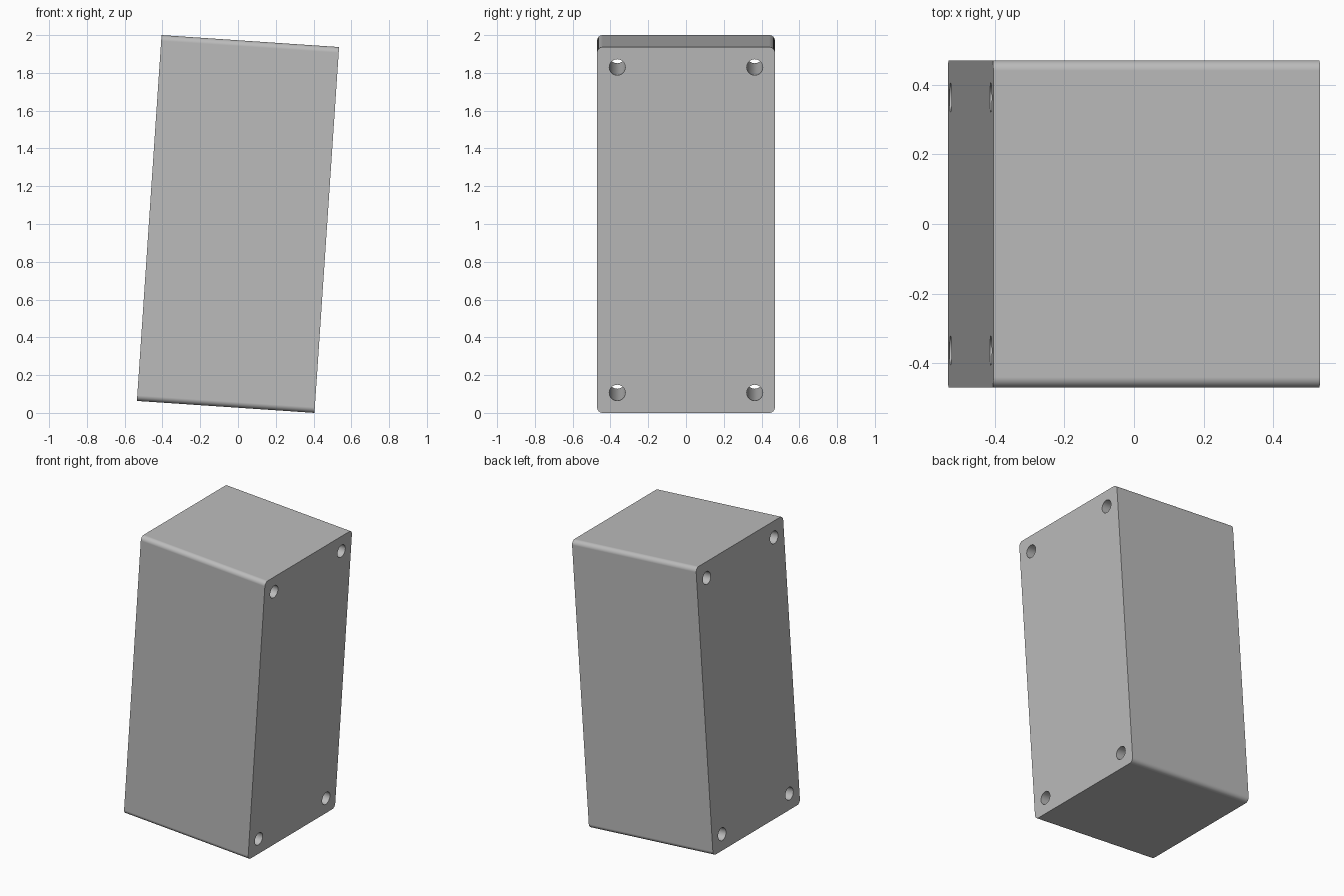
import bpy, bmesh, math
from mathutils import Matrix

if "Cube" in bpy.data.objects:
    bpy.data.objects.remove(bpy.data.objects["Cube"])

WIDTH, DEPTH, HEIGHT = 0.942, 0.942, 1.941
TILT = math.radians(3.85)
CORNER, HOLE_RADIUS, HOLE_INSET = 0.03, 0.0425, 0.107

grey = bpy.data.materials.new("plain grey")
grey.use_nodes = True
colour = (0.5, 0.5, 0.5, 1)
grey.diffuse_color = colour
grey.node_tree.nodes["Principled BSDF"].inputs["Base Color"].default_value = colour


def make_object(name, bm):
    mesh = bpy.data.meshes.new(name)
    bm.to_mesh(mesh)
    bm.free()
    mesh.materials.append(grey)
    obj = bpy.data.objects.new(name, mesh)
    bpy.context.collection.objects.link(obj)
    return obj


# Block with its four long sideways edges rounded
bm = bmesh.new()
bmesh.ops.create_cube(bm, size=1)
bmesh.ops.scale(bm, vec=(WIDTH, DEPTH, HEIGHT), verts=bm.verts)
edges = [e for e in bm.edges if abs(e.verts[0].co.x - e.verts[1].co.x) > 0.1]
bmesh.ops.bevel(bm, geom=edges, offset=CORNER, segments=8, profile=0.5, affect='EDGES')
block = make_object("block", bm)

# Four bolt holes running right through the block
bm = bmesh.new()
turn = Matrix.Rotation(math.pi / 2, 4, 'Y')
for sy in (-1, 1):
    for sz in (-1, 1):
        place = Matrix.Translation((0, sy * (DEPTH / 2 - HOLE_INSET), sz * (HEIGHT / 2 - HOLE_INSET)))
        bmesh.ops.create_cone(bm, cap_ends=True, segments=32, radius1=HOLE_RADIUS,
                              radius2=HOLE_RADIUS, depth=WIDTH * 1.2, matrix=place @ turn)
cutter = make_object("hole_cutter", bm)
cutter.hide_render = True

holes = block.modifiers.new("Bolt holes", 'BOOLEAN')
holes.operation = 'DIFFERENCE'
holes.solver = 'EXACT'
holes.object = cutter

bpy.ops.object.select_all(action='DESELECT')
block.select_set(True)
bpy.context.view_layer.objects.active = block
bpy.ops.object.modifier_apply(modifier=holes.name)
bpy.data.objects.remove(cutter)

# Smooth corners and bores, flat faces elsewhere
bpy.ops.object.shade_smooth_by_angle(angle=math.radians(30))
normals = block.modifiers.new("Flat face normals", 'WEIGHTED_NORMAL')
normals.keep_sharp = True

# Lean the block so that it rests on its lower edge
block.data.transform(Matrix.Translation((0, 0, 1)) @ Matrix.Rotation(TILT, 4, 'Y'))
